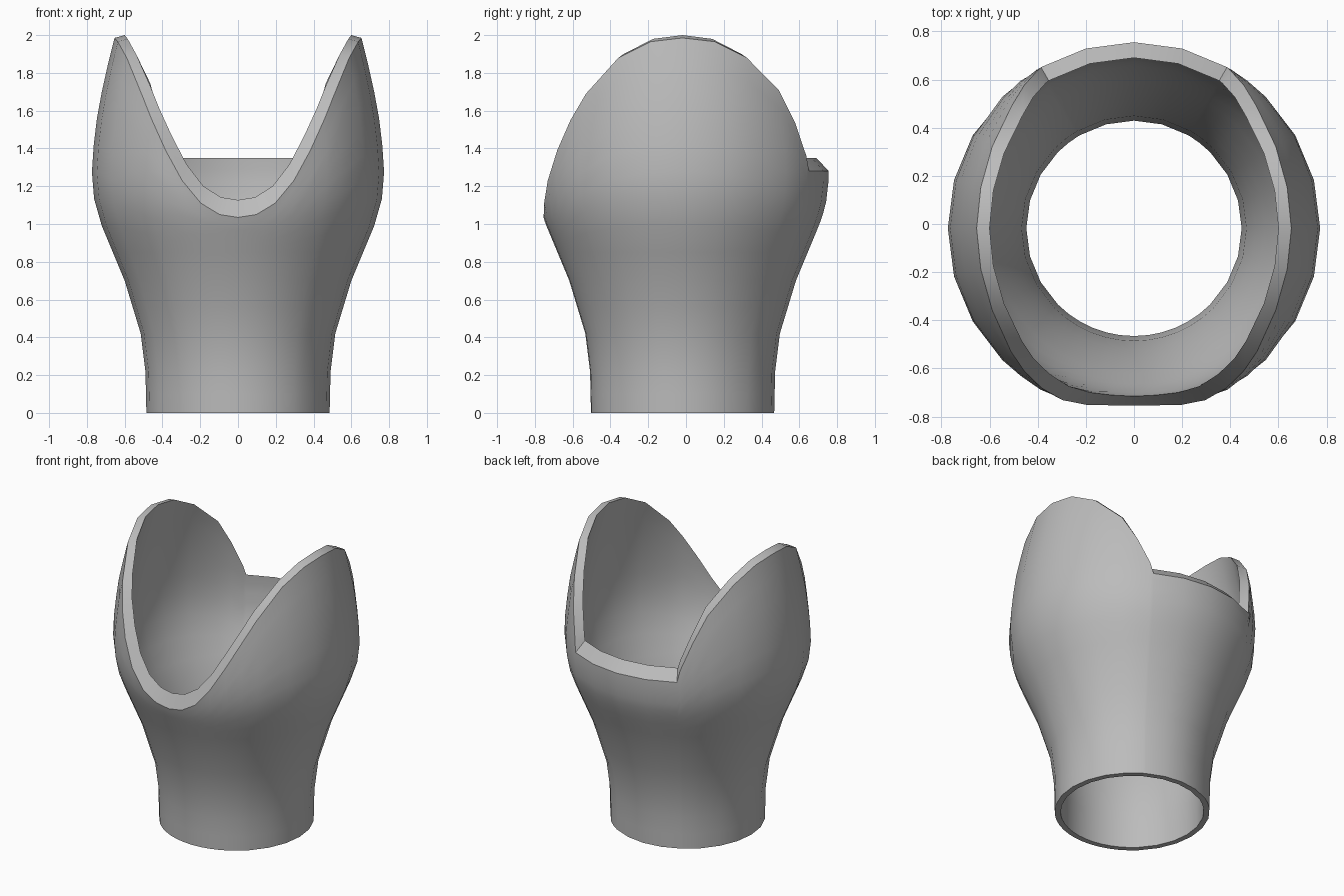
import bpy, bmesh, math

cube = bpy.data.objects.get("Cube")
if cube:
    bpy.data.objects.remove(cube)

# Outer wall radius and wall thickness by height
PROFILE = [(0, .485), (.22, .49), (.42, .515), (.7, .6), (1, .725), (1.1, .758),
           (1.25, .775), (1.4, .766), (1.6, .742), (1.8, .7), (2, .65)]
THICKNESS = [(0, .037), (.7, .055), (1.15, .064), (2, .05)]
# Rim on one side, from front to back: angle, outer height, rise of inner edge
RIM = [(-90, 1.035, .092), (-82.5, 1.05, .092), (-75, 1.11, .09), (-67.5, 1.23, .085),
       (-60, 1.39, .075), (-52.5, 1.55, .06), (-45, 1.69, .045), (-30, 1.88, .02),
       (-15, 1.965, .015), (0, 1.985, .015), (15, 1.965, .015), (30, 1.88, .02),
       (45, 1.71, .035), (52.5, 1.54, .04), (58.5, 1.36, .05), (60, 1.28, .07),
       (75, 1.28, .07), (90, 1.28, .07)]
LOWER = [0, .1, .22, .42, .56, .7, .85]
STEPS = 8
CENTRE_Y = -0.018


def lookup(table, z):
    """Linear interpolation in a table of (height, value)."""
    for (z0, a), (z1, b) in zip(table, table[1:]):
        if z <= z1:
            return a + (b - a) * (z - z0) / (z1 - z0)
    return table[-1][1]


def column(bm, angle, top, inner):
    """One upright line of vertices from the base to the rim."""
    low = LOWER[-1]
    heights = LOWER + [low + (top - low) * i / STEPS for i in range(1, STEPS + 1)]
    verts = []
    for z in heights:
        r = lookup(PROFILE, z) - (lookup(THICKNESS, z) if inner else 0)
        a = math.radians(angle)
        verts.append(bm.verts.new((r * math.cos(a), r * math.sin(a) + CENTRE_Y, z)))
    return verts


# Mirror the rim to the other side
rim = RIM + [(180 - a, z, d) for a, z, d in reversed(RIM[1:-1])]

bm = bmesh.new()
# Each loop runs up the outer wall, over the rim and down the inner wall
loops = [column(bm, a, z, False) + column(bm, a, z + d, True)[::-1] for a, z, d in rim]
for i, here in enumerate(loops):
    there = loops[(i + 1) % len(loops)]
    for j in range(len(here)):
        k = (j + 1) % len(here)
        bm.faces.new((here[j], there[j], there[k], here[k]))
bmesh.ops.recalc_face_normals(bm, faces=bm.faces)

mesh = bpy.data.meshes.new("socket_shell")
bm.to_mesh(mesh)
bm.free()
shell = bpy.data.objects.new("socket_shell", mesh)
bpy.context.collection.objects.link(shell)

# Plain grey material
grey = bpy.data.materials.new("plain_grey")
grey.use_nodes = True
colour = (0.5, 0.5, 0.5, 1)
grey.diffuse_color = colour
grey.node_tree.nodes["Principled BSDF"].inputs["Base Color"].default_value = colour
mesh.materials.append(grey)

bpy.ops.object.select_all(action="DESELECT")
shell.select_set(True)
bpy.context.view_layer.objects.active = shell
bpy.ops.object.shade_smooth_by_angle(angle=math.radians(32))
